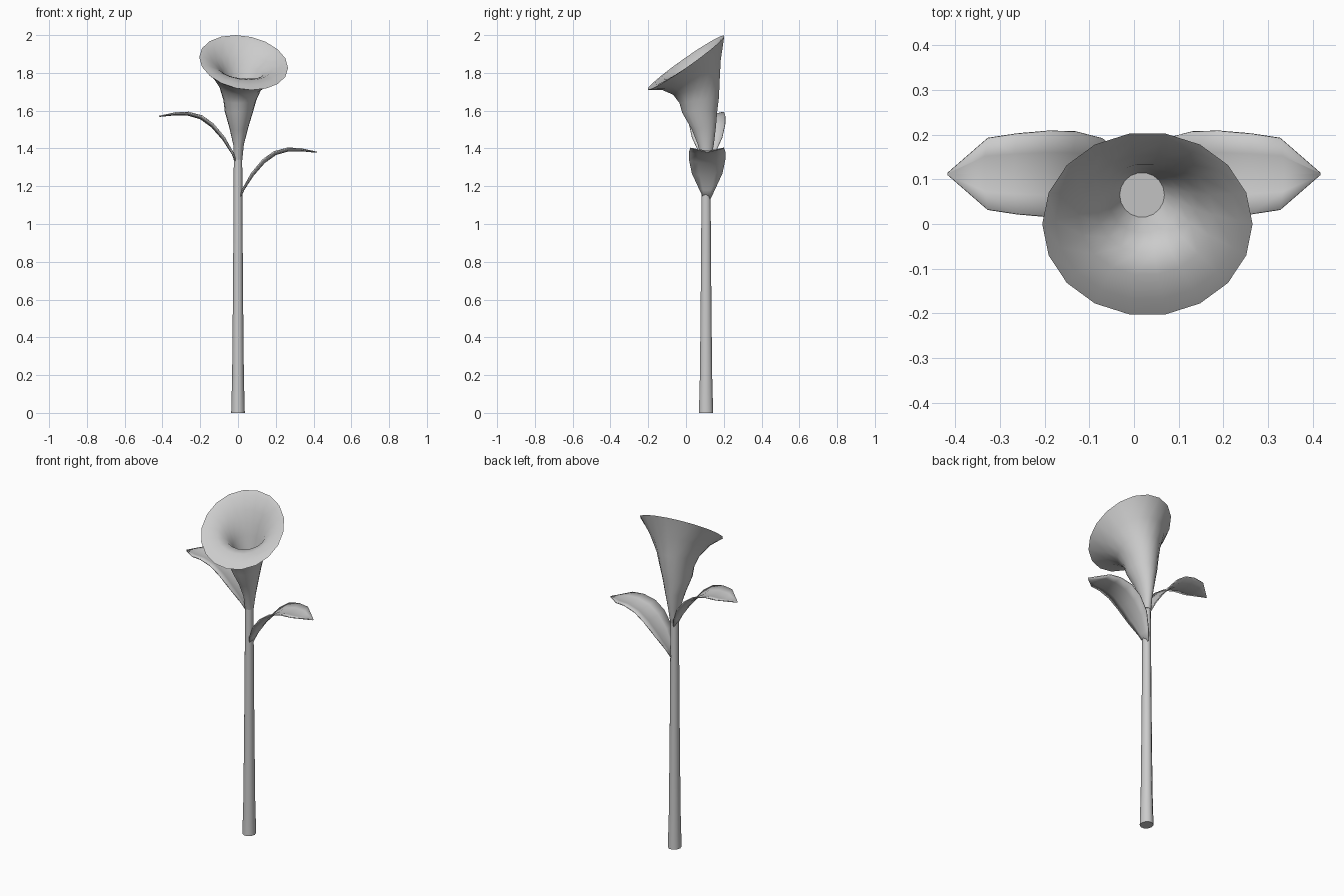
import bpy, bmesh, math

if "Cube" in bpy.data.objects:
    bpy.data.objects.remove(bpy.data.objects["Cube"])


def finish(name, bm, angle=50, thickness=0):
    bmesh.ops.recalc_face_normals(bm, faces=bm.faces)
    mesh = bpy.data.meshes.new(name)
    bm.to_mesh(mesh)
    bm.free()
    ob = bpy.data.objects.new(name, mesh)
    bpy.context.collection.objects.link(ob)
    if thickness:
        mod = ob.modifiers.new("thickness", 'SOLIDIFY')
        mod.thickness = thickness
        mod.offset = 0
    bpy.ops.object.select_all(action='DESELECT')
    ob.select_set(True)
    bpy.context.view_layer.objects.active = ob
    bpy.ops.object.shade_smooth_by_angle(angle=math.radians(angle))
    return ob


def loft(name, rings, sides):
    """Ring: centre x, front (y, z), back (y, z), x radius, sideways lean."""
    bm = bmesh.new()
    loops = []
    for cx, (fy, fz), (by, bz), rx, lean in rings:
        loop = []
        for i in range(sides):
            a = 2 * math.pi * i / sides
            c, s = math.cos(a), math.sin(a)
            loop.append(bm.verts.new((cx + rx * c,
                                      (fy + by) / 2 + (by - fy) / 2 * s,
                                      (fz + bz) / 2 + (bz - fz) / 2 * s - lean * rx * c)))
        loops.append(loop)
    for a, b in zip(loops, loops[1:]):
        for i in range(sides):
            j = (i + 1) % sides
            bm.faces.new((a[i], a[j], b[j], b[i]))
    bm.faces.new(loops[0])
    bm.faces.new(loops[-1])
    return finish(name, bm)


def leaf(name, side, lift):
    # Stations along the midrib: x, z, half width
    stations = [(0.005, 1.12, .012), (0.03, 1.18, .042), (0.08, 1.257, .08),
                (0.14, 1.325, .095), (0.20, 1.368, .096), (0.27, 1.388, .09),
                (0.335, 1.388, .08), (0.417, 1.38, .002)]
    bm = bmesh.new()
    rows = []
    for x, z, w in stations:
        rows.append([bm.verts.new((side * (x - 0.1 * w * t * t), 0.112 + w * t,
                                   z + lift + 0.15 * w * t * t))
                     for t in (-1, -0.5, 0, 0.5, 1)])
    for a, b in zip(rows, rows[1:]):
        for i in range(4):
            bm.faces.new((a[i], a[i + 1], b[i + 1], b[i]))
    return finish(name, bm, 60, 0.006)


# Stem: tapered tube, wider at the foot
stem_profile = [(0, .036), (.2, .031), (.6, .027), (1.0, .024), (1.4, .022)]
loft("stem", [(0, (.106 - r * 1.1, z), (.106 + r * 1.1, z), r, 0)
              for z, r in stem_profile], 10)

# Trumpet flower: outside up to the tilted rim, then back down the throat
loft("flower", [
    (0, (.082, 1.34), (.132, 1.34), .023, 0),
    (.003, (.062, 1.42), (.148, 1.42), .028, 0),
    (.004, (.03, 1.50), (.16, 1.52), .050, 0),
    (.005, (-.022, 1.59), (.167, 1.60), .075, 0),
    (.010, (-.036, 1.64), (.176, 1.67), .087, 0),
    (.013, (-.070, 1.685), (.180, 1.76), .112, .05),
    (.020, (-.130, 1.712), (.186, 1.87), .165, .1),
    (.030, (-.205, 1.712), (.205, 1.997), .235, .12),
    (.029, (-.170, 1.737), (.185, 1.975), .205, .12),
    (.027, (-.115, 1.765), (.155, 1.90), .152, .1),
    (.025, (-.065, 1.770), (.135, 1.83), .108, .08),
    (.022, (-.020, 1.730), (.125, 1.76), .078, .05),
    (.018, (.015, 1.67), (.115, 1.68), .050, 0)], 18)

# Two leaves, mirrored at different heights
leaf("right_leaf", 1, 0)
leaf("left_leaf", -1, 0.19)
